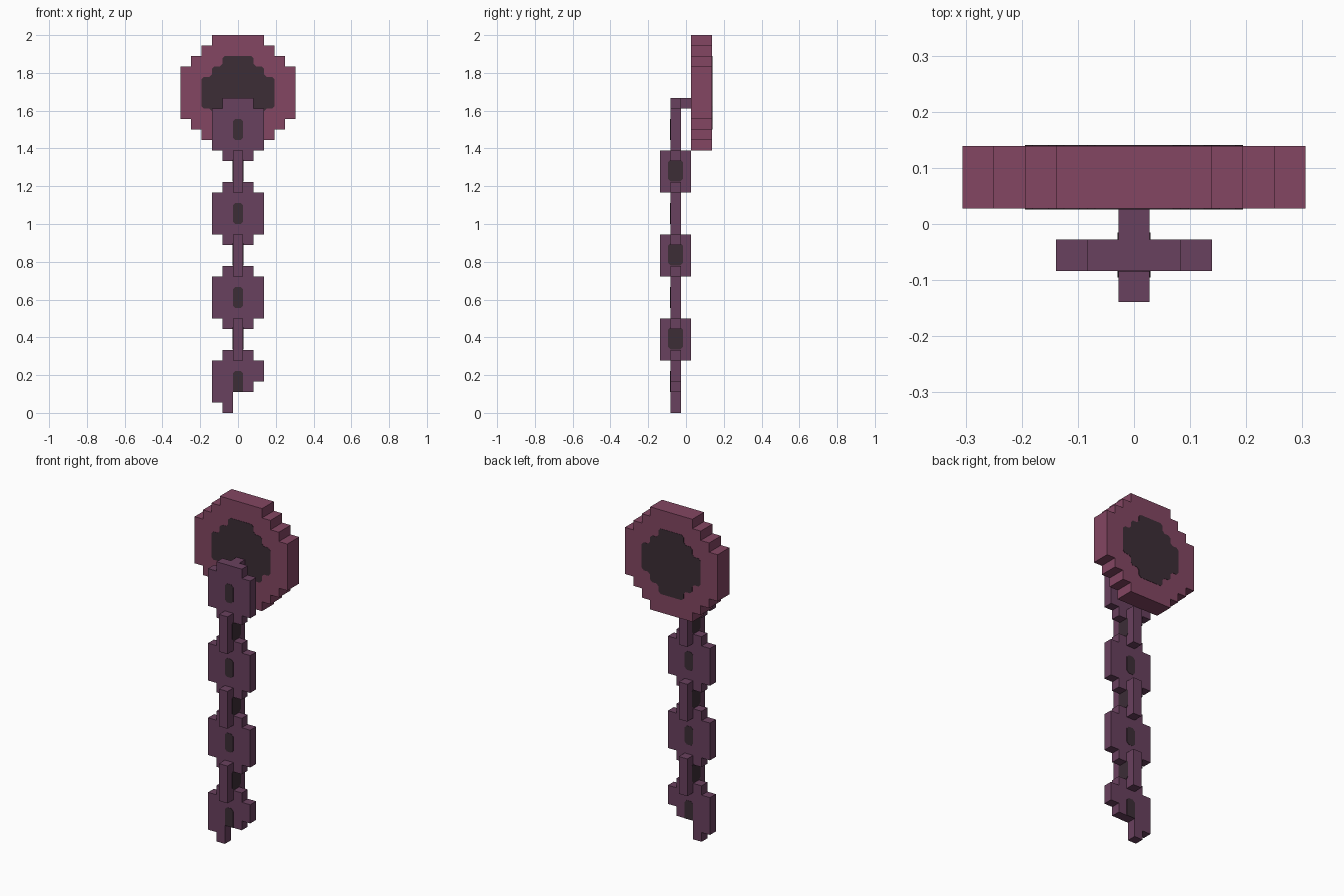
import bpy, bmesh
from mathutils import Vector

U = 1 / 18          # one block of the stepped grid
CHAIN_Y = -1.0      # chain centre plane, in blocks

cube = bpy.data.objects.get("Cube")
if cube:
    bpy.data.objects.remove(cube, do_unlink=True)


def material(name, srgb):
    rgb = [((c / 255 + 0.055) / 1.055) ** 2.4 for c in srgb]
    m = bpy.data.materials.new(name)
    m.use_nodes = True
    m.diffuse_color = (*rgb, 1)
    bsdf = m.node_tree.nodes["Principled BSDF"]
    bsdf.inputs["Base Color"].default_value = (*rgb, 1)
    bsdf.inputs["Roughness"].default_value = 0.9
    return m


ROSE = material("rose", (131, 70, 98))
PLUM = material("plum", (105, 65, 94))
DARK = material("dark opening", (60, 45, 54))


def stepped(rows, centre=0.0):
    """Mirrored stepped outline from (bottom, top, half width) rows."""
    right, left = [], []
    for z0, z1, h in rows:
        right += [(centre + h, z0), (centre + h, z1)]
        left += [(centre - h, z0), (centre - h, z1)]
    return right + left[::-1]


def chamfer(points, c):
    """Cut every corner of an outline by c."""
    out = []
    for i, p in enumerate(points):
        p = Vector(p)
        for q in (points[i - 1], points[(i + 1) % len(points)]):
            out.append(tuple(p + (Vector(q) - p).normalized() * c))
    return out


def prism(name, outline, lo, hi, mat, axis="y"):
    """Extrude an outline from lo to hi along y or x (all in blocks)."""
    bm = bmesh.new()
    verts = []
    for a, z in outline:
        co = (a, lo, z) if axis == "y" else (lo, a, z)
        verts.append(bm.verts.new(Vector(co) * U))
    face = bm.faces.new(verts)
    ext = bmesh.ops.extrude_face_region(bm, geom=[face])
    step = Vector((0, hi - lo, 0) if axis == "y" else (hi - lo, 0, 0)) * U
    bmesh.ops.translate(bm, vec=step,
                        verts=[g for g in ext["geom"] if isinstance(g, bmesh.types.BMVert)])
    bmesh.ops.recalc_face_normals(bm, faces=bm.faces)
    mesh = bpy.data.meshes.new(name)
    bm.to_mesh(mesh)
    bm.free()
    mesh.materials.append(mat)
    ob = bpy.data.objects.new(name, mesh)
    bpy.context.collection.objects.link(ob)
    return ob


def painted_pair(name, outline, lo, hi, axis="y"):
    """Thin dark plates on the two opposite faces of a part."""
    t = 0.03
    prism(name + "_a", outline, lo - t, lo + t, DARK, axis)
    prism(name + "_b", outline, hi - t, hi + t, DARK, axis)


# Round stepped disc with its dark centre
prism("disc", stepped([(25, 26, 2.5), (26, 27, 3.5), (27, 28, 4.5), (28, 33, 5.5),
                       (33, 34, 4.5), (34, 35, 3.5), (35, 36, 2.5)]), 0.5, 2.5, ROSE)
centre = stepped([(27, 28, 1.5), (28, 29, 2.5), (29, 32, 3.5), (32, 33, 2.5), (33, 34, 1.5)])
painted_pair("disc_centre", chamfer(centre, 0.25), 0.5, 2.5)

# Bar joining the top link to the disc
prism("hanger", stepped([(29, 30, 0.5)]), CHAIN_Y, 0.5, PLUM)

# Wide links, facing the front
for i, z in enumerate((27, 19, 11)):
    prism(f"wide_link_{i + 1}", stepped([(z - 3, z - 2, 1.5), (z - 2, z + 2, 2.5), (z + 2, z + 3, 1.5)]),
          CHAIN_Y - 0.5, CHAIN_Y + 0.5, PLUM)
    painted_pair(f"wide_link_opening_{i + 1}", chamfer(stepped([(z - 1, z + 1, 0.5)]), 0.25),
                 CHAIN_Y - 0.5, CHAIN_Y + 0.5)

# Narrow links, turned sideways
for i, z in enumerate((23, 15, 7)):
    prism(f"narrow_link_{i + 1}", stepped([(z - 2, z + 2, 1.5)], CHAIN_Y), -0.5, 0.5, PLUM, "x")
    painted_pair(f"narrow_link_opening_{i + 1}",
                 chamfer(stepped([(z - 0.95, z + 1.15, 0.72)], CHAIN_Y), 0.25), -0.5, 0.5, "x")

# Broken link at the bottom
broken = [(-1.5, 0), (-0.5, 0), (-0.5, 2), (1.5, 2), (1.5, 3), (2.5, 3), (2.5, 5),
          (1.5, 5), (1.5, 6), (-1.5, 6), (-1.5, 5), (-2.5, 5), (-2.5, 1), (-1.5, 1)]
prism("broken_link", broken, CHAIN_Y - 0.5, CHAIN_Y + 0.5, PLUM)
painted_pair("broken_link_opening",
             [(-0.5, 2), (0.5, 2), (0.5, 3.75), (0.25, 4), (-0.25, 4), (-0.5, 3.75)],
             CHAIN_Y - 0.5, CHAIN_Y + 0.5)
